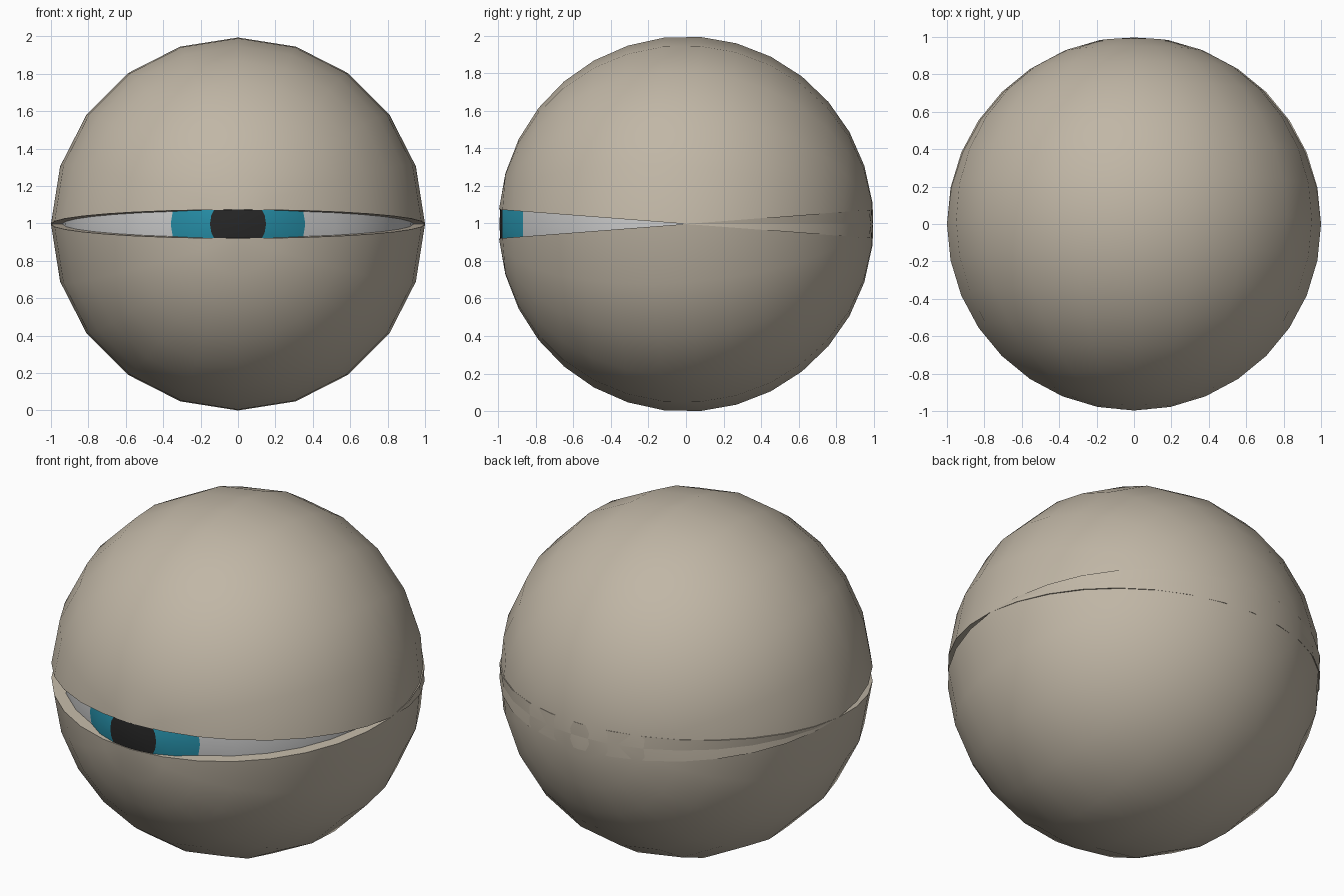
import bpy, bmesh
from math import radians, cos, sin, pi
from mathutils import Matrix, Vector

if "Cube" in bpy.data.objects:
    bpy.data.objects.remove(bpy.data.objects["Cube"])

SEG, RINGS = 20, 16
OPEN = radians(4.4)
CENTRE = Vector((0, 0, cos(OPEN)))
TO_FRONT = Matrix.Rotation(radians(90), 4, 'X')   # sphere poles along y


def material(name, rgb):
    m = bpy.data.materials.new(name)
    m.diffuse_color = (*rgb, 1)
    m.use_nodes = True
    m.node_tree.nodes["Principled BSDF"].inputs["Base Color"].default_value = m.diffuse_color
    return m


def finish(bm, name, mat):
    bmesh.ops.recalc_face_normals(bm, faces=bm.faces)
    me = bpy.data.meshes.new(name)
    bm.to_mesh(me)
    bm.free()
    ob = bpy.data.objects.new(name, me)
    bpy.context.collection.objects.link(ob)
    ob.location = CENTRE
    me.materials.append(mat)
    bpy.ops.object.select_all(action='DESELECT')
    ob.select_set(True)
    bpy.context.view_layer.objects.active = ob
    bpy.ops.object.shade_smooth_by_angle(angle=radians(40))
    return ob


def eyelid(name, side, mat):
    # half of a hollow sphere, with a flat rim, tilted open at the front
    bm = bmesh.new()
    for r in (1.0, 0.95):
        bmesh.ops.create_uvsphere(bm, u_segments=SEG, v_segments=RINGS,
                                  radius=r, matrix=TO_FRONT)
    gone = [v for v in bm.verts if v.co.z * side < -1e-4]
    bmesh.ops.delete(bm, geom=gone, context='VERTS')
    rim = [e for e in bm.edges if e.is_boundary]
    bmesh.ops.bridge_loops(bm, edges=rim)
    ob = finish(bm, name, mat)
    ob.rotation_euler.x = -OPEN * side


def dome(name, profile, mat, tip=None):
    # rings of (radius, y) joined around the y axis, optionally closed by a tip
    bm = bmesh.new()
    rings = [[bm.verts.new((r * cos(2 * pi * i / SEG), y, r * sin(2 * pi * i / SEG)))
              for i in range(SEG)] for r, y in profile]
    for a, b in zip(rings, rings[1:]):
        for i in range(SEG):
            j = (i + 1) % SEG
            bm.faces.new((a[i], a[j], b[j], b[i]))
    if tip is not None:
        t = bm.verts.new((0, tip, 0))
        for i in range(SEG):
            bm.faces.new((rings[-1][i], rings[-1][(i + 1) % SEG], t))
    # outward means towards the front
    ob = finish(bm, name, mat)
    if sum(p.normal.y for p in ob.data.polygons) > 0:
        ob.data.flip_normals()


skin = material("skin", (0.53, 0.47, 0.38))
white = material("white", (0.8, 0.8, 0.8))
teal = material("teal", (0.02, 0.28, 0.40))
black = material("black", (0.02, 0.02, 0.02))

# eyelids
eyelid("upper_eyelid", 1, skin)
eyelid("lower_eyelid", -1, skin)

# eyeball with the front cap left open for the iris
R = 0.94
bm = bmesh.new()
bmesh.ops.create_uvsphere(bm, u_segments=SEG, v_segments=RINGS, radius=R, matrix=TO_FRONT)
cap = [v for v in bm.verts if v.co.y < -R * cos(radians(20))]
bmesh.ops.delete(bm, geom=cap, context='VERTS')
finish(bm, "eyeball", white)

# bulging iris and pupil
edge = radians(22.5)
dome("iris", [(R * sin(edge), -R * cos(edge)), (0.26, -0.935), (0.15, -0.978)], teal)
dome("pupil", [(0.15, -0.978), (0.08, -0.99)], black, tip=-0.995)
